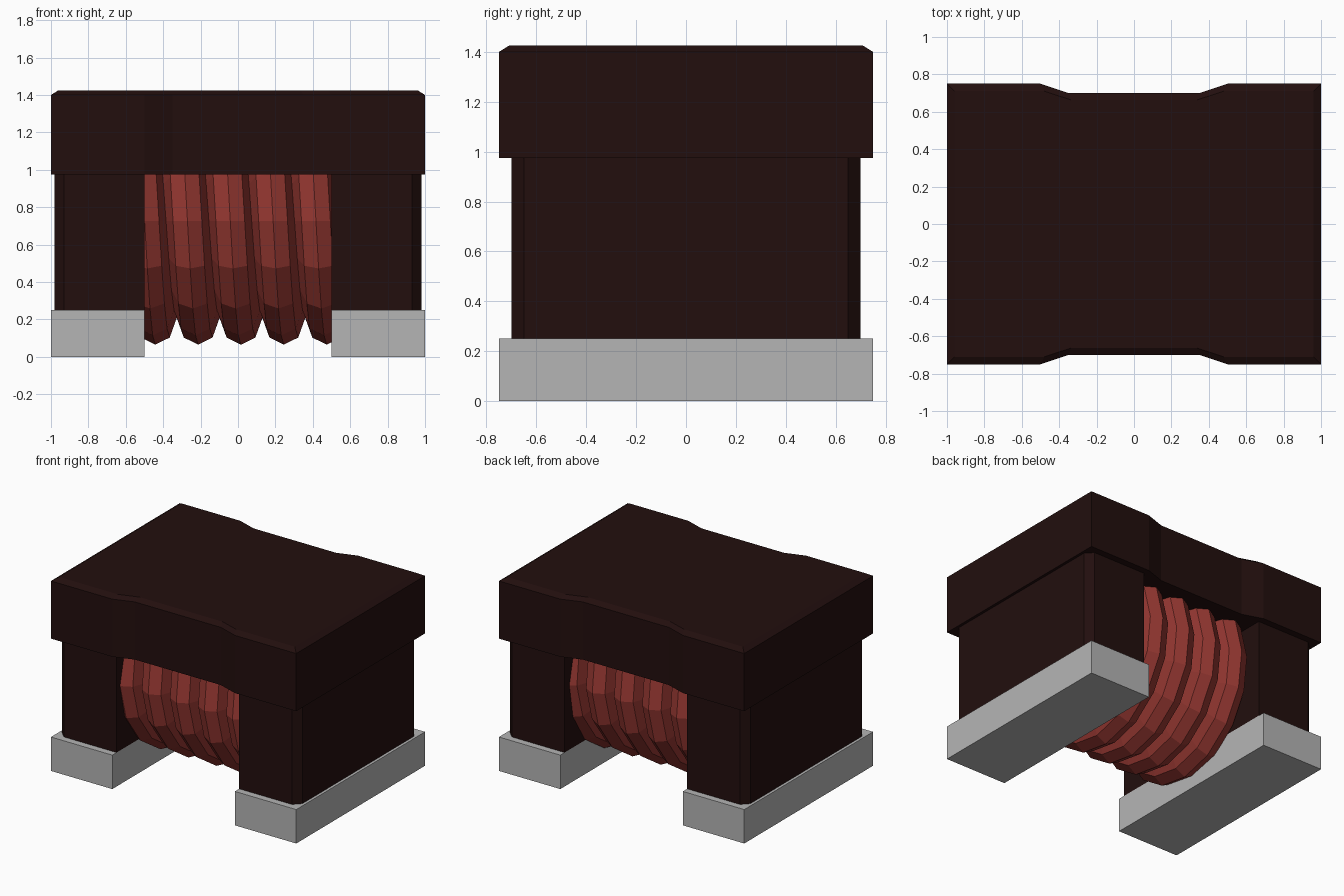
import bpy, bmesh, math
from mathutils import Vector

cube = bpy.data.objects.get("Cube")
if cube:
    bpy.data.objects.remove(cube, do_unlink=True)


def make_material(name, rgb, rough=0.6):
    mat = bpy.data.materials.new(name)
    mat.use_nodes = True
    mat.diffuse_color = (*rgb, 1)
    node = next(n for n in mat.node_tree.nodes if n.type == 'BSDF_PRINCIPLED')
    node.inputs["Base Color"].default_value = (*rgb, 1)
    node.inputs["Roughness"].default_value = rough
    return mat


DARK = make_material("dark brown ferrite", (0.016, 0.0045, 0.0042))
RED = make_material("red copper enamel", (0.29, 0.037, 0.030))
GREY = make_material("light grey metal", (0.46, 0.46, 0.46))


def loft(name, rings, mat):
    """Skin a list of equal closed rings and cap both ends."""
    bm = bmesh.new()
    loops = [[bm.verts.new(p) for p in ring] for ring in rings]
    n = len(loops[0])
    for a, b in zip(loops, loops[1:]):
        for i in range(n):
            j = (i + 1) % n
            bm.faces.new((a[i], a[j], b[j], b[i]))
    bm.faces.new(loops[0][::-1])
    bm.faces.new(loops[-1])
    bmesh.ops.recalc_face_normals(bm, faces=bm.faces[:])
    mesh = bpy.data.meshes.new(name)
    bm.to_mesh(mesh)
    bm.free()
    mesh.materials.append(mat)
    obj = bpy.data.objects.new(name, mesh)
    bpy.context.collection.objects.link(obj)
    return obj


def prism(name, outline, levels, mat):
    """Stack an xy outline at levels of (z, x scale, y scale)."""
    return loft(name, [[(x * sx, y * sy, z) for x, y in outline]
                       for z, sx, sy in levels], mat)


# Top flange: waisted on the long sides, chamfered along the top
half = [(-1, -0.75), (-0.5, -0.75), (-0.35, -0.70),
        (0.35, -0.70), (0.5, -0.75), (1, -0.75)]
outline = half + [(-x, -y) for x, y in half]
prism("top_flange", outline,
      [(0.975, 1, 1), (1.40, 1, 1), (1.425, 0.96, 0.947)], DARK)

# Legs with chamfered outer corners, standing on metal terminals
leg = [(0.5, -0.70), (0.93, -0.70), (0.98, -0.65),
       (0.98, 0.65), (0.93, 0.70), (0.5, 0.70)]
foot = [(0.5, -0.75), (1, -0.75), (1, 0.75), (0.5, 0.75)]
for side, s in (("left", 1), ("right", -1)):
    prism(f"{side}_leg", [(s * x, y) for x, y in leg],
          [(0.25, 1, 1), (0.975, 1, 1)], DARK)
    prism(f"{side}_terminal", [(s * x, y) for x, y in foot],
          [(0, 1, 1), (0.25, 1, 1)], GREY)

# Round core between the legs
AXIS_Z = 0.725
core = [[(x, 0.46 * math.sin(a), AXIS_Z + 0.46 * math.cos(a))
         for a in (math.tau * i / 16 for i in range(16))]
        for x in (-0.52, 0.52)]
loft("core", core, DARK)

# Wire winding: faceted section (along x, radial) swept on a helix
section = [(0, 0.13), (0.077, 0.092), (0.115, -0.015), (0.07, -0.10),
           (-0.07, -0.10), (-0.115, -0.015), (-0.077, 0.092)]
RADIUS, PITCH, STEPS = 0.53, 0.229, 16
rings = []
for k in range(-int(2.5 * STEPS), int(2.6 * STEPS) + 1):
    t = math.tau * k / STEPS
    out = Vector((0, math.sin(t), -math.cos(t)))
    centre = Vector((0.016 + PITCH * k / STEPS, 0, AXIS_Z))
    rings.append([centre + out * (RADIUS + r) + Vector((u, 0, 0))
                  for u, r in section])
loft("wire_winding", rings, RED)
